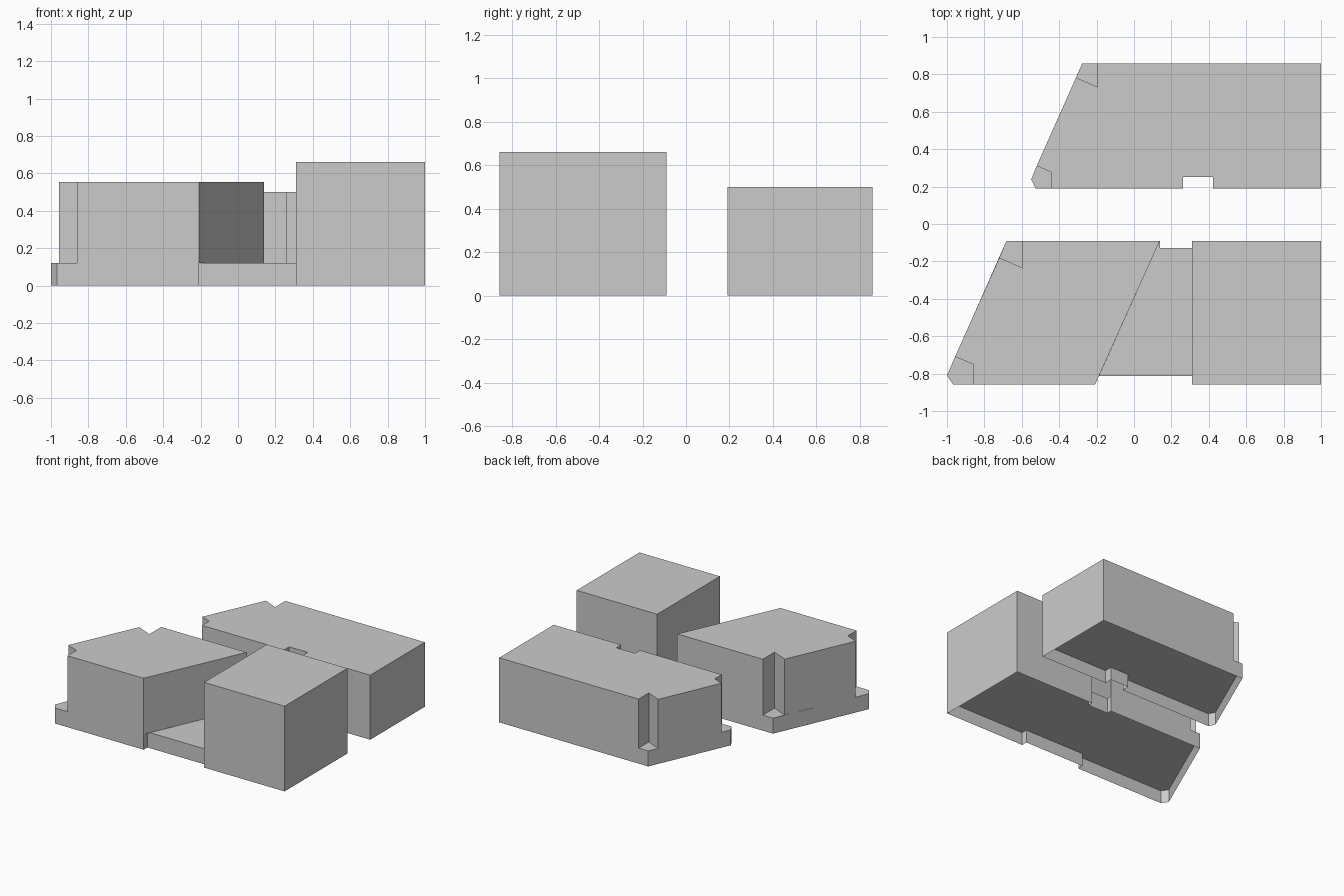
import bpy, bmesh

if "Cube" in bpy.data.objects:
    bpy.data.objects.remove(bpy.data.objects["Cube"])

LEDGE, SOFFIT = 0.12, 0.10   # top of the plinth, recessed underside
F, B = -0.858, 0.858         # front and back limits


def face(bm, pts, z, up=True):
    f = bm.faces.new([bm.verts.new((x, y, z)) for x, y in pts])
    f.normal_update()
    if (f.normal.z > 0) != up:
        f.normal_flip()


def walls(bm, pts, z0, z1):
    lo = [bm.verts.new((x, y, z0)) for x, y in pts]
    hi = [bm.verts.new((x, y, z1)) for x, y in pts]
    for i in range(len(pts)):
        j = (i + 1) % len(pts)
        bm.faces.new((lo[i], lo[j], hi[j], hi[i]))


def finish(bm, name):
    bmesh.ops.remove_doubles(bm, verts=bm.verts, dist=1e-5)
    me = bpy.data.meshes.new(name)
    bm.to_mesh(me)
    bm.free()
    bpy.context.collection.objects.link(bpy.data.objects.new(name, me))


def plinth(name, outline, ledges, overhangs=()):
    # open-bottomed skirt, recessed underside and exposed ledges
    bm = bmesh.new()
    walls(bm, outline, 0, SOFFIT)
    walls(bm, outline, SOFFIT, LEDGE)
    face(bm, outline, SOFFIT, up=False)
    for p in ledges:
        face(bm, p, LEDGE)
    for p in overhangs:
        face(bm, p, LEDGE, up=False)
    finish(bm, name)


def block(name, outline, top):
    # walls and flat roof standing on the plinth
    bm = bmesh.new()
    walls(bm, outline, LEDGE, top)
    face(bm, outline, top)
    finish(bm, name)


# Rear building: slanted left end, notched corners, recess in the front wall
recess = [(.263, .19), (.263, .25), (.422, .25), (.422, .19)]
plinth("rear_plinth",
       [(-.55, .238), (-.525, .19)] + recess + [(1, .19), (1, B), (-.277, B)],
       [[(-.55, .238), (-.525, .19), (-.44, .19), (-.44, .275), (-.52, .311)],
        [(-.277, B), (-.31, .783), (-.195, .733), (-.195, B)]])
block("rear_block",
      [(-.44, .19)] + recess + [(1, .19), (1, B), (-.195, B), (-.195, .733),
                                (-.31, .783), (-.52, .311), (-.44, .275)], 0.5)

# Front building: slanted block and tall block joined by a low plinth
plinth("front_plinth",
       [(-1, -.81), (-.967, F), (-.208, F), (-.208, -.812), (.31, -.812), (.31, F),
        (1, F), (1, -.09), (.31, -.09), (.31, -.128), (.138, -.128), (.138, -.09),
        (-.682, -.09)],
       [[(-1, -.81), (-.967, F), (-.86, F), (-.86, -.75), (-.957, -.71)],
        [(-.682, -.09), (-.72, -.18), (-.595, -.235), (-.595, -.09)],
        [(-.187, -.812), (.31, -.812), (.31, -.128), (.138, -.128), (.138, -.09)]],
       [[(-.208, F), (-.187, -.812), (-.208, -.812)]])
block("slanted_block",
      [(-.86, F), (-.208, F), (.138, -.09), (-.595, -.09), (-.595, -.235),
       (-.72, -.18), (-.957, -.71), (-.86, -.75)], 0.553)
block("tall_block", [(.31, F), (1, F), (1, -.09), (.31, -.09)], 0.66)
